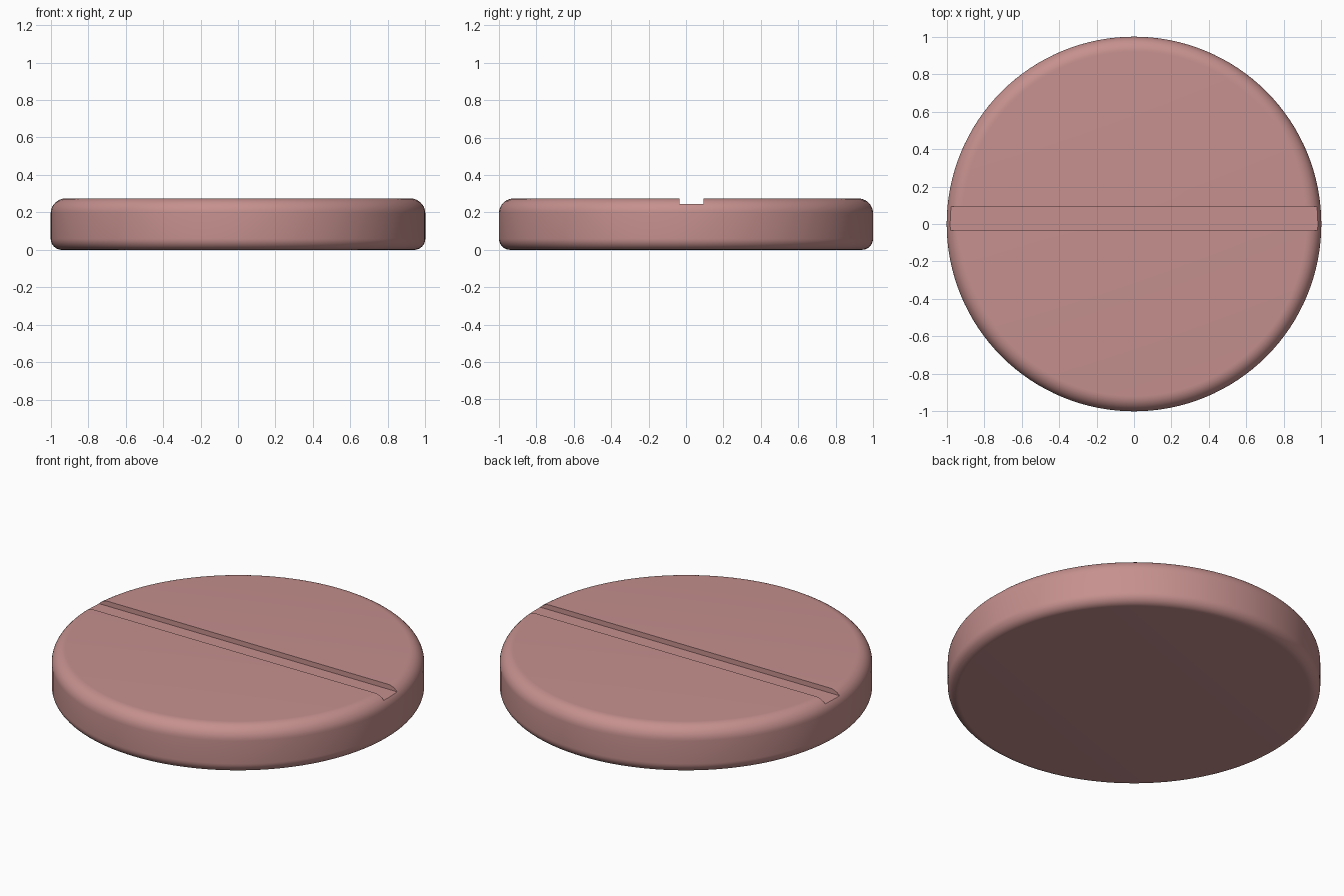
import bpy, bmesh
from math import sin, cos, pi

if "Cube" in bpy.data.objects:
    bpy.data.objects.remove(bpy.data.objects["Cube"])

HEIGHT, R_TOP, R_BOTTOM, STEPS, SIDES = 0.275, 0.08, 0.06, 10, 128


def arc(cx, cz, r, start):
    """Quarter-circle profile points, counter-clockwise from the start angle."""
    return [(cx + r * cos(start + pi / 2 * i / STEPS),
             cz + r * sin(start + pi / 2 * i / STEPS)) for i in range(STEPS + 1)]


# Rounded disc: stacked rings closed by flat caps
profile = arc(1 - R_BOTTOM, R_BOTTOM, R_BOTTOM, -pi / 2) + arc(1 - R_TOP, HEIGHT - R_TOP, R_TOP, 0)
bm = bmesh.new()
rings = [[bm.verts.new((r * cos(2 * pi * k / SIDES), r * sin(2 * pi * k / SIDES), z))
          for k in range(SIDES)] for r, z in profile]
for a, b in zip(rings, rings[1:]):
    for k in range(SIDES):
        n = (k + 1) % SIDES
        bm.faces.new((a[k], a[n], b[n], b[k]))
bm.faces.new(rings[0][::-1])
bm.faces.new(rings[-1])
mesh = bpy.data.meshes.new("disc")
bm.to_mesh(mesh)
bm.free()
disc = bpy.data.objects.new("disc", mesh)
bpy.context.collection.objects.link(disc)

# Score groove across the top, slightly off centre
bpy.ops.mesh.primitive_cube_add(size=1, location=(0, 0.029, 0.346))
cutter = bpy.context.object
cutter.name = "groove_cutter"
cutter.scale = (2.4, 0.13, 0.2)
cutter.hide_render = True
cut = disc.modifiers.new("groove", 'BOOLEAN')
cut.operation, cut.solver, cut.object = 'DIFFERENCE', 'EXACT', cutter
bpy.context.view_layer.objects.active = disc
cutter.select_set(False)
disc.select_set(True)
bpy.ops.object.modifier_apply(modifier=cut.name)
bpy.data.objects.remove(cutter)
bpy.ops.object.shade_smooth_by_angle(angle=pi / 6)

# Dusty pink colour
mat = bpy.data.materials.new("dusty_pink")
mat.diffuse_color = (0.56, 0.28, 0.27, 1)
mat.use_nodes = True
mat.node_tree.nodes["Principled BSDF"].inputs["Base Color"].default_value = mat.diffuse_color
disc.data.materials.clear()
disc.data.materials.append(mat)
